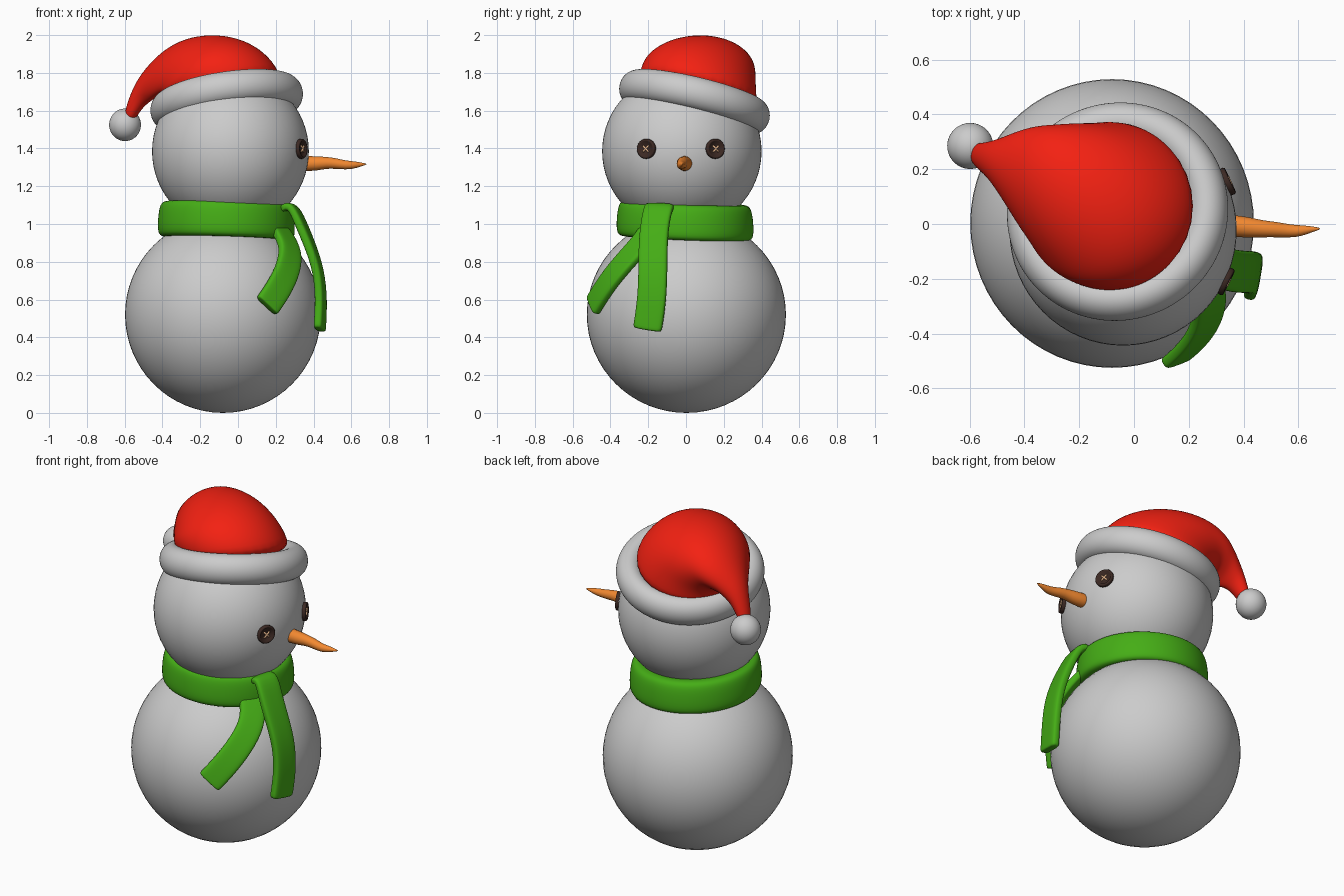
import bpy, bmesh, math
from mathutils import Vector as V

if "Cube" in bpy.data.objects:
    bpy.data.objects.remove(bpy.data.objects["Cube"])

def material(name, rgb):
    m = bpy.data.materials.new(name)
    m.diffuse_color = (*rgb, 1)
    m.use_nodes = True
    m.node_tree.nodes["Principled BSDF"].inputs["Base Color"].default_value = m.diffuse_color
    return m

RED = material("red_felt", (0.9, 0.015, 0.006))
GREEN = material("green_wool", (0.06, 0.42, 0.008))
ORANGE = material("carrot", (0.9, 0.25, 0.03))
BROWN = material("dark_button", (0.045, 0.022, 0.017))
TAN = material("thread", (0.85, 0.5, 0.28))

def circle(c, u, v, n=32):
    """Ellipse around c spanned by half axes u and v."""
    c, u, v = V(c), V(u), V(v)
    return [c + u * math.cos(2 * math.pi * i / n) + v * math.sin(2 * math.pi * i / n)
            for i in range(n)]

def loft(name, rings, mat=None, closed=False, levels=2):
    """Skin a list of equal-sized point rings; closed joins last to first."""
    bm = bmesh.new()
    vs = [[bm.verts.new(p) for p in r] for r in rings]
    n = len(vs[0])
    for a, b in zip(vs, vs[1:] + vs[:1] if closed else vs[1:]):
        for i in range(n):
            j = (i + 1) % n
            bm.faces.new((a[i], a[j], b[j], b[i]))
    if not closed:
        bm.faces.new(vs[0])
        bm.faces.new(vs[-1])
    bmesh.ops.recalc_face_normals(bm, faces=bm.faces)
    for f in bm.faces:
        f.smooth = True
    me = bpy.data.meshes.new(name)
    bm.to_mesh(me)
    bm.free()
    ob = bpy.data.objects.new(name, me)
    bpy.context.collection.objects.link(ob)
    if mat:
        me.materials.append(mat)
    if levels:
        s = ob.modifiers.new("smooth", "SUBSURF")
        s.levels = s.render_levels = levels
    return ob

def ball(name, c, r):
    bpy.ops.mesh.primitive_uv_sphere_add(segments=64, ring_count=32, location=c)
    ob = bpy.context.object
    ob.name = name
    ob.scale = r
    bpy.ops.object.shade_smooth()

# Snow balls and hat bobble
ball("body", (-0.08, 0.002, 0.52), (0.518, 0.527, 0.52))
ball("head", (-0.04, -0.022, 1.385), (0.415, 0.422, 0.42))
ball("hat_bobble", (-0.598, 0.285, 1.525), (0.084, 0.084, 0.086))

# Hat brim: fat ring tilted down to the left and back
up = V((-0.15, 0.24, 1)).normalized()
u = V((1, 0, 0.15)).normalized()
v = up.cross(u)
brim = []
for k in range(12):
    a = 2 * math.pi * k / 12
    r = 0.335 + 0.078 * math.cos(a)
    brim.append(circle(V((-0.06, 0.045, 1.645)) + up * 0.09 * math.sin(a), u * r, v * r))
loft("hat_brim", brim, closed=True)

# Floppy hat: (outer x, z, inner x, z, centre y, half depth)
hat = []
for i, (ox, oz, ix, iz, cy, h) in enumerate([
        (0.245, 1.72, -0.37, 1.62, 0.065, 0.31),
        (0.21, 1.83, -0.39, 1.66, 0.065, 0.31),
        (0.12, 1.925, -0.40, 1.67, 0.07, 0.30),
        (0.0, 1.985, -0.41, 1.68, 0.085, 0.285),
        (-0.14, 2.005, -0.42, 1.68, 0.11, 0.255),
        (-0.28, 1.985, -0.43, 1.67, 0.14, 0.22),
        (-0.40, 1.92, -0.45, 1.66, 0.17, 0.17),
        (-0.495, 1.82, -0.475, 1.64, 0.205, 0.11),
        (-0.555, 1.73, -0.50, 1.62, 0.235, 0.065),
        (-0.60, 1.60, -0.535, 1.57, 0.25, 0.045),
        (-0.60, 1.55, -0.56, 1.54, 0.26, 0.03)]):
    tilt = 0.24 * max(0, 1 - i / 6)
    hat.append(circle(((ox + ix) / 2, cy, (oz + iz) / 2),
                      ((ox - ix) / 2, 0, (oz - iz) / 2), (0, h, -h * tilt)))
loft("hat", hat, RED)

# Scarf loop round the neck: (radius, height)
loft("scarf_loop", [circle((-0.062, -0.005, z), (r, 0, -0.03 * r), (0, r, -0.04 * r))
     for r, z in [(0.25, 0.95), (0.27, 0.925), (0.345, 0.92), (0.366, 0.945), (0.364, 1.02),
                  (0.355, 1.085), (0.335, 1.115), (0.27, 1.11), (0.25, 1.08)]],
     GREEN, closed=True)

# Scarf tails: flat bands following the belly
SECTION = [(-1, -.5), (-1, .5), (-.85, 1), (0, 1), (.85, 1),
           (1, .5), (1, -.5), (.85, -1), (0, -1), (-.85, -1)]

def tail(name, path, core, width, thick):
    p = [V(q) for q in path]
    p.insert(-1, p[-1].lerp(p[-2], 0.1))
    rings = []
    for i, c in enumerate(p):
        t = (p[min(i + 1, len(p) - 1)] - p[max(i - 1, 0)]).normalized()
        w = t.cross(c - V(core)).normalized()
        n = w.cross(t)
        rings.append([c + w * a * width / 2 + n * b * thick / 2 for a, b in SECTION])
    loft(name, rings, GREEN)

tail("scarf_tail_front", [(0.22, -0.135, 1.07), (0.285, -0.14, 1.11), (0.33, -0.165, 1.01),
     (0.385, -0.175, 0.88), (0.428, -0.175, 0.75), (0.442, -0.18, 0.6), (0.432, -0.205, 0.437)],
     (-0.08, -0.1, 0.52), 0.155, 0.05)
tail("scarf_tail_side", [(0.2, -0.17, 1.0), (0.25, -0.21, 0.93), (0.285, -0.28, 0.85),
     (0.26, -0.38, 0.74), (0.205, -0.45, 0.64), (0.152, -0.495, 0.565)],
     (-0.08, 0, 0.52), 0.145, 0.05)

# Carrot nose: (x, y, z, radius)
loft("nose", [circle((x, y, z), (0, r, 0), (0, 0, r), 16) for x, y, z, r in [
     (0.33, -0.005, 1.32, 0.03), (0.335, -0.005, 1.32, 0.042), (0.42, -0.012, 1.32, 0.039),
     (0.47, -0.018, 1.325, 0.031), (0.52, -0.02, 1.32, 0.029), (0.57, -0.026, 1.312, 0.024),
     (0.61, -0.025, 1.312, 0.021), (0.65, -0.019, 1.315, 0.011), (0.681, -0.017, 1.317, 0.003)]],
     ORANGE, levels=1)

# Button eyes with a rim and crossed thread
for side, y in (("right", -0.207), ("left", 0.15)):
    n = V((0.37, y + 0.022, 0.015)).normalized()
    c = V((-0.04, -0.022, 1.385)) + n * 0.416
    c.z = 1.398
    a = V((0, 0, 1)).cross(n).normalized()
    b = n.cross(a)
    loft(side + "_eye", [circle(c + n * h, a * r, b * r, 24) for r, h in [
        (0.052, -0.02), (0.053, 0.01), (0.049, 0.016), (0.041, 0.016), (0.037, 0.009)]],
        BROWN, levels=0)
    for k, s in enumerate((1, -1)):
        d = (a + b * s).normalized()
        e = d.cross(n)
        loft(f"{side}_eye_thread_{k + 1}", [
            circle(c + n * h + d * t, n * 0.005, e * 0.005, 8)
            for t, h in [(-0.024, 0.006), (-0.019, 0.013), (0.019, 0.013), (0.024, 0.006)]],
            TAN, levels=0)
